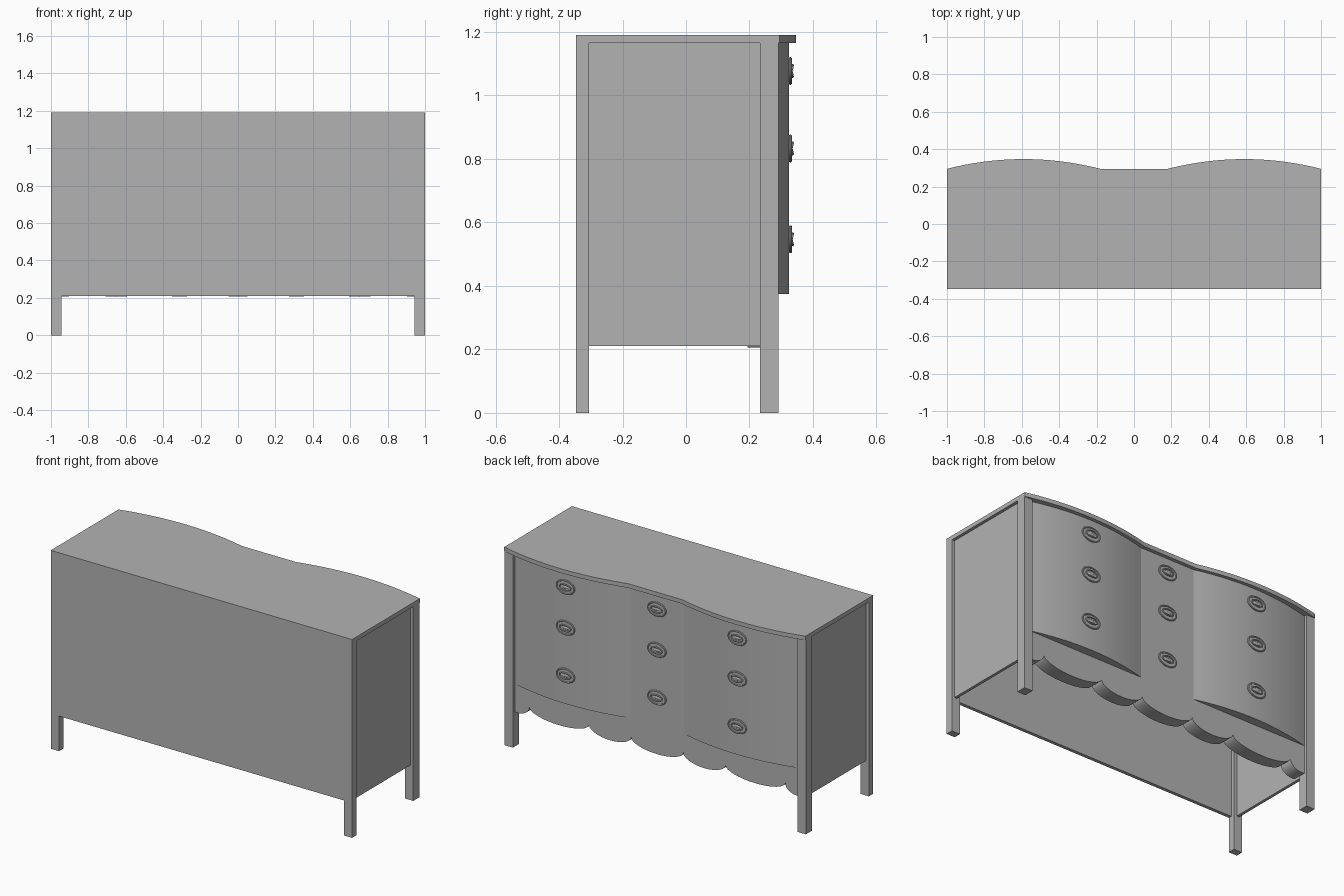
import bpy, bmesh, math
from mathutils import Vector

if "Cube" in bpy.data.objects:
    bpy.data.objects.remove(bpy.data.objects["Cube"], do_unlink=True)

grey = bpy.data.materials.new("plain grey")
grey.use_nodes = True
COLOUR = (0.45, 0.45, 0.45, 1)
grey.diffuse_color = COLOUR
grey.node_tree.nodes["Principled BSDF"].inputs["Base Color"].default_value = COLOUR

TOP, UNDER, HEM = 1.19, 1.165, 0.21      # heights of the top, its underside, panel bottoms
BACK, LEG_FACE, FLAT = -0.347, 0.292, 0.273
INNER = 0.945                            # inner face of the legs


def finish(name, bm, smooth=False):
    bmesh.ops.recalc_face_normals(bm, faces=bm.faces)
    mesh = bpy.data.meshes.new(name)
    bm.to_mesh(mesh)
    bm.free()
    mesh.materials.append(grey)
    obj = bpy.data.objects.new(name, mesh)
    bpy.context.collection.objects.link(obj)
    if smooth:
        bpy.ops.object.select_all(action='DESELECT')
        obj.select_set(True)
        bpy.context.view_layer.objects.active = obj
        bpy.ops.object.shade_smooth_by_angle(angle=math.radians(30))
    return obj


def prism(name, points, offset, smooth=False):
    """Closed outline extruded along an offset."""
    bm = bmesh.new()
    face = bm.faces.new([bm.verts.new(p) for p in points])
    new = bmesh.ops.extrude_face_region(bm, geom=[face])["geom"]
    bmesh.ops.translate(bm, vec=Vector(offset),
                        verts=[v for v in new if isinstance(v, bmesh.types.BMVert)])
    # the starting face is kept as the closing cap
    return finish(name, bm, smooth)


def box(name, x0, x1, y0, y1, z0, z1):
    return prism(name, [(x0, y0, z0), (x1, y0, z0), (x1, y1, z0), (x0, y1, z0)],
                 (0, 0, z1 - z0))


def bow(x0, x1, y, rise, steps=24):
    """Shallow bulge from x0 to x1 as (x, y) points."""
    mid, half = (x0 + x1) / 2, (x1 - x0) / 2
    ts = [-1 + 2 * i / steps for i in range(steps + 1)]
    return [(mid + half * t, y + rise * (1 - t * t)) for t in ts]


# Serpentine top
edge = bow(-1, -0.18, 0.295, 0.052) + bow(0.18, 1, 0.295, 0.052)
outline = [(1, BACK), (-1, BACK)] + edge
prism("top", [(x, y, UNDER) for x, y in outline], (0, 0, TOP - UNDER), True)

# Plain wall, flush with its legs
box("plain_panel", -INNER, INNER, BACK, BACK + 0.02, HEM, UNDER)

# Legs, recessed side panels and bowed drawer fronts
for side, s in (("left", 1), ("right", -1)):
    a, b = sorted((s * INNER, s))
    box(side + "_plain_leg", a, b, BACK, -0.305, 0, UNDER)
    box(side + "_drawer_leg", a, b, 0.233, LEG_FACE, 0, UNDER)
    a, b = sorted((s * 0.965, s * 0.982))
    box(side + "_side_panel", a, b, -0.305, 0.233, HEM, UNDER)
    a, b = sorted((s * 0.18, s * INNER))
    prism(side + "_bowed_drawers",
          [(x, y, 0.375) for x, y in bow(a, b, FLAT, 0.052)],
          (0, 0, UNDER - 0.375), True)

# Flat front with a scalloped apron
cusps = [-0.85, -0.453, -0.173, 0.173, 0.453, 0.85]
hem = []
for a, b in zip([-1.0] + cusps, cusps + [1.0]):
    for i in range(16):
        t = math.pi * i / 16
        x = (a + b) / 2 - (b - a) / 2 * math.cos(t)
        if abs(x) < INNER:
            hem.append((x, 0.262 - 0.056 * math.sin(t)))
loop = ([(-INNER, UNDER), (-INNER, 0.207)] + hem + [(INNER, 0.207), (INNER, UNDER)])
prism("scalloped_front", [(x, FLAT, z) for x, z in loop], (0, -0.08, 0), True)


def ring(bm, centre, rx, rz, tube, lift=0.0, steps=32, sides=8):
    """Oval ring facing +y; lift raises its middle away from the front."""
    rows = []
    for i in range(steps):
        u = math.tau * i / steps
        row = []
        for j in range(sides):
            v = math.tau * j / sides
            k = tube * math.cos(v)
            row.append(bm.verts.new(centre + Vector((
                (rx + k) * math.cos(u),
                tube * math.sin(v) + lift * abs(math.sin(u)),
                (rz + k) * math.sin(u)))))
        rows.append(row)
    for i in range(steps):
        p, q = rows[i], rows[(i + 1) % steps]
        for j in range(sides):
            n = (j + 1) % sides
            bm.faces.new((p[j], q[j], q[n], p[n]))


def handle(name, x, y, z):
    bm = bmesh.new()
    centre = Vector((x, y, z))
    # Oval backplate with a raised rim
    plate = bmesh.ops.create_cone(bm, cap_ends=True, segments=32,
                                  radius1=0.06, radius2=0.054, depth=0.006)["verts"]
    for v in plate:
        px, py, pz = v.co
        v.co = centre + Vector((px, pz + 0.002, py * 0.68))
    ring(bm, centre + Vector((0, 0.004, 0)), 0.058, 0.039, 0.005)
    # Oval pull and central boss
    ring(bm, centre + Vector((0, 0.007, 0)), 0.037, 0.018, 0.004, 0.004)
    boss = bmesh.ops.create_uvsphere(bm, u_segments=16, v_segments=8, radius=1)["verts"]
    for v in boss:
        v.co = centre + Vector((v.co.x * 0.03, v.co.y * 0.009, v.co.z * 0.011))
    finish(name, bm, True)


# Three rows of handles
for row, z in (("top", 1.077), ("middle", 0.833), ("bottom", 0.547)):
    for column, x, y in (("right", -0.57, FLAT + 0.052), ("centre", 0, FLAT),
                         ("left", 0.57, FLAT + 0.052)):
        handle(f"{row}_{column}_handle", x, y, z)
